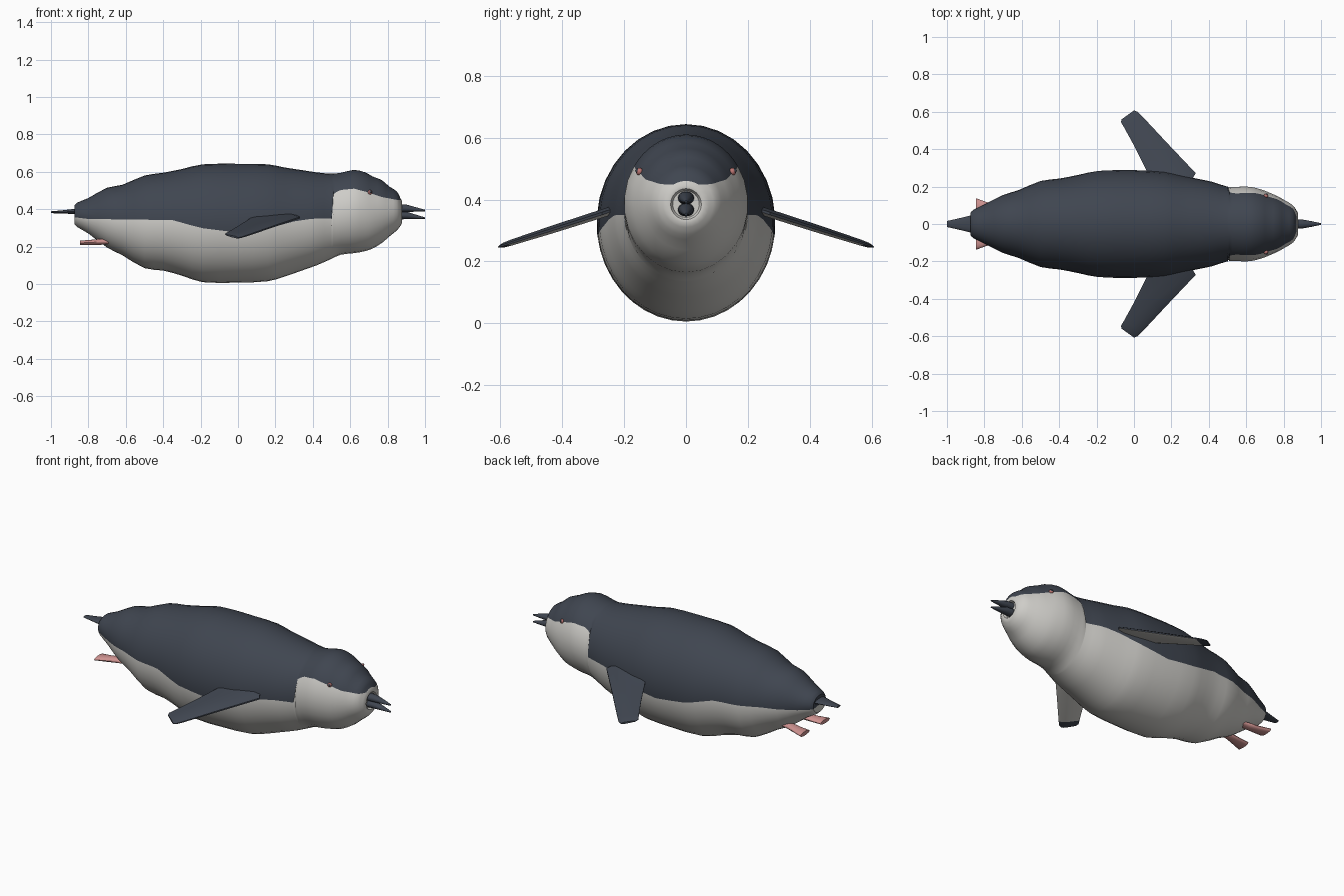
import bpy, bmesh, math
from mathutils import Vector

cube = bpy.data.objects.get("Cube")
if cube:
    bpy.data.objects.remove(cube, do_unlink=True)


def material(name, rgb):
    mat = bpy.data.materials.new(name)
    mat.use_nodes = True
    mat.diffuse_color = (*rgb, 1)
    mat.node_tree.nodes["Principled BSDF"].inputs["Base Color"].default_value = (*rgb, 1)
    return mat


DARK = material("slate feathers", (.05, .06, .08))
WHITE = material("white feathers", (.62, .61, .58))
PINK = material("pink feet", (.62, .29, .28))
ROSE = material("rose iris", (.5, .18, .17))


def finish(name, bm, mats, angle=40):
    """Turn a bmesh into a smooth-shaded object with sharp edges kept."""
    bmesh.ops.recalc_face_normals(bm, faces=bm.faces)
    mesh = bpy.data.meshes.new(name)
    bm.to_mesh(mesh)
    bm.free()
    obj = bpy.data.objects.new(name, mesh)
    bpy.context.collection.objects.link(obj)
    for mat in mats:
        mesh.materials.append(mat)
    bpy.ops.object.select_all(action='DESELECT')
    obj.select_set(True)
    bpy.context.view_layer.objects.active = obj
    bpy.ops.object.shade_smooth_by_angle(angle=math.radians(angle))
    return obj


def loft(bm, rings, paint=lambda ring, side: 0):
    """Skin a list of closed point loops and cap both ends."""
    loops = [[bm.verts.new(p) for p in ring] for ring in rings]
    n = len(loops[0])
    for r, (a, b) in enumerate(zip(loops, loops[1:])):
        for i in range(n):
            j = (i + 1) % n
            bm.faces.new((a[i], a[j], b[j], b[i])).material_index = paint(r, i)
    for r, loop in ((0, loops[0]), (len(loops), loops[-1])):
        hub = bm.verts.new(sum((v.co for v in loop), Vector()) / n)
        for i in range(n):
            face = bm.faces.new((loop[i], loop[(i + 1) % n], hub))
            face.material_index = paint(r, i)


# Body outline: x, top, bottom, half width
PROFILE = [
    (-.875, .42, .32, .06), (-.86, .435, .305, .075), (-.8, .46, .27, .105),
    (-.7, .515, .195, .155), (-.62, .53, .155, .18), (-.5, .58, .085, .23),
    (-.4, .595, .072, .243), (-.3, .615, .045, .262), (-.19, .64, .01, .285),
    (0, .643, .008, .288), (.16, .64, .015, .28), (.25, .623, .04, .26),
    (.35, .608, .075, .24), (.42, .597, .1, .225), (.5, .59, .135, .2),
    (.55, .595, .157, .2), (.62, .61, .165, .2), (.68, .597, .176, .185),
    (.72, .575, .19, .17), (.77, .555, .22, .147), (.81, .52, .255, .125),
    (.85, .495, .287, .1), (.868, .46, .31, .075)]
# Height of the edge between dark back and white belly, along x
EDGE = [(-.9, .36), (-.8, .348), (-.35, .342), (-.2, .3), (0, .275), (.15, .295),
        (.3, .335), (.4, .35), (.502, .35), (.51, .48), (.54, .502), (.62, .51),
        (.69, .492), (.77, .465), (.85, .45), (.9, .445)]


def edge_height(x):
    for (x0, z0), (x1, z1) in zip(EDGE, EDGE[1:]):
        if x <= x1:
            return z0 + (z1 - z0) * (x - x0) / (x1 - x0)
    return EDGE[-1][1]


def slope(i, k):
    a, b = PROFILE[max(i - 1, 0)], PROFILE[min(i + 1, len(PROFILE) - 1)]
    return (b[k] - a[k]) / (b[0] - a[0])


def section(x):
    """Top, bottom and half width at x, eased through the outline points."""
    i = max(j for j in range(len(PROFILE) - 1) if PROFILE[j][0] <= x or j == 0)
    p, q = PROFILE[i], PROFILE[i + 1]
    d = q[0] - p[0]
    t = (x - p[0]) / d
    s = t * t * (3 - 2 * t)
    return [p[k] + (q[k] - p[k]) * s + d * t * (1 - t) *
            ((1 - t) * slope(i, k) - t * slope(i + 1, k)) for k in (1, 2, 3)]


HALF = 18  # sides above and below the colour edge


def body_ring(x, top, bottom, width):
    mid, high = (top + bottom) / 2, (top - bottom) / 2
    a = math.asin(max(-.9, min(.9, (edge_height(x) - mid) / high)))
    angles = [a + (math.pi - 2 * a) * i / HALF for i in range(HALF)]
    angles += [math.pi - a + (math.pi + 2 * a) * i / HALF for i in range(HALF)]
    return [(x, width * math.cos(t), mid + high * math.sin(t)) for t in angles]


# Body with head, ending in a recessed snout ring
stations = {.502, .51}
for p, q in zip(PROFILE, PROFILE[1:]):
    stations |= {p[0], q[0], (p[0] + q[0]) / 2}
rings = [body_ring(x, *section(x)) for x in sorted(stations)]
last = len(rings) - 1
for x, r in ((.876, .06), (.874, .05), (.86, .043)):
    rings.append(body_ring(x, .385 + r, .385 - r, r))
bm = bmesh.new()
loft(bm, rings, lambda r, i: 0 if i < HALF and r < last else 1)
finish("body", bm, [DARK, WHITE])


def oval(x, z, ry, rz, y=0, n=16):
    return [(x, y + ry * math.cos(math.tau * i / n), z + rz * math.sin(math.tau * i / n))
            for i in range(n)]


# Open beak
for name, z0, z1 in (("upper_beak", .405, .393), ("lower_beak", .367, .352)):
    bm = bmesh.new()
    loft(bm, [oval(.85, z0, .027, .022), oval(.9, z0, .024, .02),
              oval(.95, (z0 + z1) / 2, .015, .012), oval(1, z1, .004, .004)])
    finish(name, bm, [DARK])

# Flat pointed tail
bm = bmesh.new()
loft(bm, [oval(-.82, .388, .055, .016), oval(-.88, .388, .044, .013),
          oval(-.95, .385, .027, .008), oval(-1, .384, .016, .005)])
finish("tail", bm, [DARK])

# Flippers: leading edge x, y, trailing edge x, y, half thickness
SPAN = [(.3, .22, .08, .2, .014), (.33, .272, .07, .28, .014), (.18, .43, 0, .42, .013),
        (.045, .575, -.055, .52, .01), (.02, .6, -.07, .545, .008), (0, .607, -.066, .56, .005)]
# Chord position and thickness share around the blade section
BLADE = [(0, .3), (.15, 1), (.5, 1), (.9, .6), (1, .2),
         (1, -.2), (.9, -.6), (.5, -1), (.15, -1), (0, -.3)]


def flipper_ring(side, lx, ly, tx, ty, thick):
    ring = []
    for c, h in BLADE:
        x, y = lx + (tx - lx) * c, ly + (ty - ly) * c
        ring.append((x, side * y, .352 - .32 * (y - .28) + thick * h))
    return ring


for name, side in (("left_flipper", 1), ("right_flipper", -1)):
    bm = bmesh.new()
    loft(bm, [flipper_ring(side, *s) for s in SPAN],
         lambda r, i: 1 if r < 3 and 5 <= i < 9 else 0)
    finish(name, bm, [DARK, WHITE])

# Webbed feet, fanning out toward the back
for name, side in (("left_foot", 1), ("right_foot", -1)):
    bm = bmesh.new()
    loft(bm, [oval(-.68, .226, .022, .01, side * .07), oval(-.73, .226, .026, .016, side * .073),
              oval(-.79, .222, .034, .014, side * .084), oval(-.845, .22, .043, .012, side * .095)])
    finish(name, bm, [PINK])

# Eyes with a dark pupil set on the head surface
top, bottom, width = section(.705)
rise = (.49 - (top + bottom) / 2) / ((top - bottom) / 2)
eye_y = width * math.sqrt(1 - rise * rise)
for name, radius, out, mat in (("eye", .012, .001, ROSE), ("pupil", .007, .008, DARK)):
    for label, side in (("left_", 1), ("right_", -1)):
        bm = bmesh.new()
        bmesh.ops.create_uvsphere(bm, u_segments=12, v_segments=8, radius=radius)
        bmesh.ops.translate(bm, verts=bm.verts,
                            vec=(.705 + out * .4, side * (eye_y + out), .49 + out * .4))
        finish(label + name, bm, [mat])
